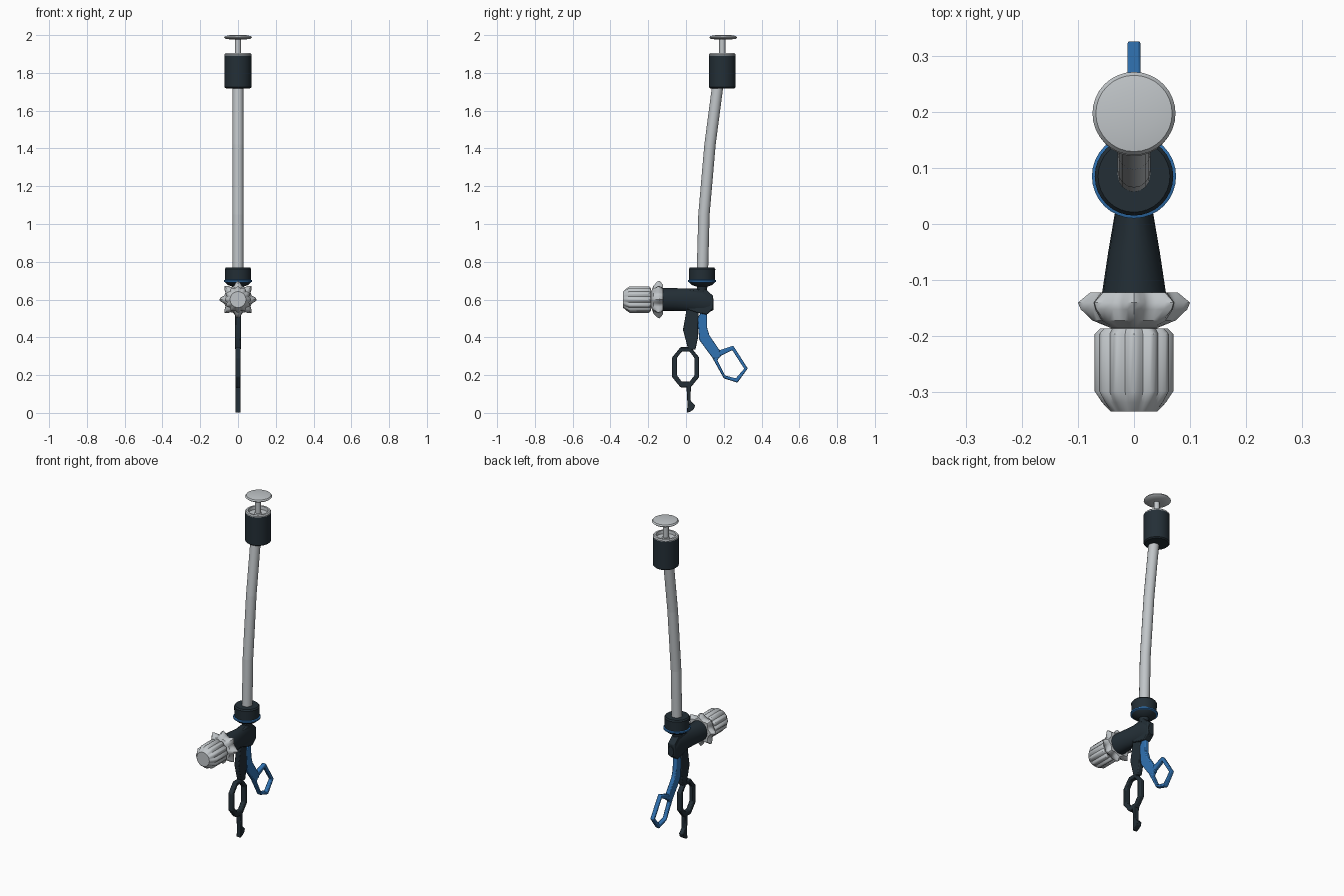
import bpy, bmesh, math
from mathutils import Vector

cube = bpy.data.objects.get("Cube")
if cube:
    bpy.data.objects.remove(cube, do_unlink=True)


def material(name, rgb):
    m = bpy.data.materials.new(name)
    m.use_nodes = True
    m.diffuse_color = (*rgb, 1)
    bsdf = next(n for n in m.node_tree.nodes if n.type == 'BSDF_PRINCIPLED')
    bsdf.inputs["Base Color"].default_value = (*rgb, 1)
    return m


DARK = material("dark slate", (0.017, 0.028, 0.037))
BLUE = material("blue", (0.03, 0.17, 0.45))
GREY = material("light grey", (0.53, 0.56, 0.58))


def finish(name, bm, mat, bevel=0, angle=35):
    bmesh.ops.recalc_face_normals(bm, faces=bm.faces)
    me = bpy.data.meshes.new(name)
    bm.to_mesh(me)
    bm.free()
    ob = bpy.data.objects.new(name, me)
    bpy.context.collection.objects.link(ob)
    me.materials.append(mat)
    if bevel:
        mod = ob.modifiers.new("soft edges", 'BEVEL')
        mod.width, mod.segments = bevel, 2
    bpy.ops.object.select_all(action='DESELECT')
    ob.select_set(True)
    bpy.context.view_layer.objects.active = ob
    bpy.ops.object.shade_smooth_by_angle(angle=math.radians(angle))
    return ob


def loft(name, rings, mat, angle=35):
    """Skin a list of equal-length point rings and cap both ends."""
    bm = bmesh.new()
    vs = [[bm.verts.new(p) for p in ring] for ring in rings]
    n = len(vs[0])
    for a, b in zip(vs, vs[1:]):
        for i in range(n):
            j = (i + 1) % n
            bm.faces.new((a[i], a[j], b[j], b[i]))
    bm.faces.new(vs[0][::-1])
    bm.faces.new(vs[-1])
    return finish(name, bm, mat, angle=angle)


def upright(name, y, profile, mat, n=32):
    """Turned part about a vertical axis; profile is (radius, z)."""
    turns = [math.tau * i / n for i in range(n)]
    return loft(name, [[(r * math.cos(t), y + r * math.sin(t), z) for t in turns]
                       for r, z in profile], mat)


def knob(name, profile, teeth, sharp, mat, axis_z=0.6):
    """Toothed part about the front axis; profile is (y, tip radius, valley radius)."""
    n = teeth * 6
    rings = []
    for y, tip, valley in profile:
        ring = []
        for i in range(n):
            t = math.tau * i / n
            w = abs(math.cos(t * teeth / 2)) ** 2
            w = w ** sharp
            r = valley + (tip - valley) * w
            ring.append((r * math.cos(t), y, axis_z + r * math.sin(t)))
        rings.append(ring)
    return loft(name, rings, mat, angle=40)


def plate(name, outline, half, mat, hole=None, bevel=0.005):
    """Side profile (y, z) extruded across x, with an optional matching hole."""
    bm = bmesh.new()
    n = len(outline)

    def ring(pts, x):
        return [bm.verts.new((x, y, z)) for y, z in pts]

    def bridge(a, b):
        for i in range(n):
            j = (i + 1) % n
            bm.faces.new((a[i], a[j], b[j], b[i]))
    left, right = ring(outline, half), ring(outline, -half)
    bridge(left, right)
    if hole:
        hl, hr = ring(hole, half), ring(hole, -half)
        bridge(hl, hr)
        bridge(left, hl)
        bridge(right, hr)
    else:
        bm.faces.new(left)
        bm.faces.new(right)
    return finish(name, bm, mat, bevel=bevel)


# Plunger button and hollow upper sleeve
upright("plunger_button", 0.197, [(0.03, 1.976), (0.066, 1.98), (0.074, 1.987),
                                  (0.068, 1.995), (0.04, 2.0)], GREY)
upright("plunger_stem", 0.192, [(0.034, 1.84), (0.03, 1.875), (0.016, 1.89), (0.016, 1.98)], GREY, 16)
upright("upper_sleeve", 0.192, [(0.064, 1.718), (0.071, 1.724), (0.071, 1.893),
                                (0.054, 1.893), (0.054, 1.84)], DARK)
upright("sleeve_rim", 0.192, [(0.054, 1.885), (0.071, 1.891), (0.071, 1.898),
                              (0.066, 1.904), (0.055, 1.904), (0.053, 1.885)], GREY)

# Bent tube in three jointed lengths
joints = [(0.087, 0.75), (0.095, 1.05), (0.127, 1.42), (0.169, 1.74)]
for k, (a, b) in enumerate(zip(joints, joints[1:])):
    rings = [[(0.029 * math.cos(math.tau * i / 16), y + 0.03 * math.sin(math.tau * i / 16), z)
              for i in range(16)] for y, z in (a, b)]
    loft(f"tube_section_{k + 1}", rings, GREY)

# Lower collar, coloured ring and neck
upright("lower_collar", 0.085, [(0.024, 0.64), (0.028, 0.668), (0.056, 0.678), (0.068, 0.692),
                                (0.07, 0.762), (0.064, 0.77), (0.03, 0.77)], DARK)
upright("collar_ring", 0.085, [(0.066, 0.69), (0.075, 0.694), (0.075, 0.702), (0.066, 0.706)], BLUE)

# Tapered body
sections = [(-0.13, 0.058, 0.6, 0.06), (-0.05, 0.046, 0.6, 0.06), (0.02, 0.034, 0.598, 0.06),
            (0.09, 0.028, 0.594, 0.064), (0.125, 0.024, 0.585, 0.05), (0.145, 0.018, 0.575, 0.03)]
loft("body", [[(w * math.cos(math.tau * i / 20), y, z + h * math.sin(math.tau * i / 20))
               for i in range(20)] for y, w, z, h in sections], DARK)
plate("body_rear", [(0.0, 0.55), (0.02, 0.65), (0.1, 0.658), (0.143, 0.62),
                    (0.143, 0.55), (0.11, 0.52), (0.06, 0.53)], 0.022, DARK)

# Toothed wheel and fluted knob
knob("toothed_wheel", [(-0.122, 0.078, 0.066), (-0.14, 0.1, 0.074), (-0.152, 0.095, 0.073),
                       (-0.172, 0.074, 0.066), (-0.185, 0.042, 0.042)], 8, 1.5, GREY)
knob("knob_shaft", [(-0.18, 0.042, 0.042), (-0.2, 0.042, 0.042)], 4, 1, GREY)
knob("fluted_knob", [(-0.186, 0.06, 0.054), (-0.196, 0.07, 0.061), (-0.298, 0.07, 0.061),
                     (-0.318, 0.057, 0.053), (-0.334, 0.042, 0.042)], 12, 0.7, GREY)

# Fixed handle: grip, finger loop and foot
plate("handle_grip", [(0.0, 0.56), (0.0, 0.53), (-0.016, 0.44), (0.012, 0.335),
                      (0.05, 0.335), (0.064, 0.4), (0.066, 0.56)], 0.015, DARK)


def octagon(y0, y1, z0, z1, cy, cz):
    return [(y0 + cy, z0), (y1 - cy, z0), (y1, z0 + cz), (y1, z1 - cz),
            (y1 - cy, z1), (y0 + cy, z1), (y0, z1 - cz), (y0, z0 + cz)]


plate("finger_loop", octagon(-0.074, 0.07, 0.135, 0.348, 0.045, 0.055), 0.014, DARK,
      octagon(-0.048, 0.045, 0.165, 0.325, 0.026, 0.034))
plate("handle_foot", [(0.002, 0.15), (0.026, 0.15), (0.024, 0.065), (0.048, 0.04),
                      (0.042, 0.02), (0.022, 0.006), (0.004, 0.0), (0.008, 0.04)],
      0.014, DARK, bevel=0.003)

# Trigger: curved lever and thumb loop
plate("trigger_lever", [(0.087, 0.545), (0.11, 0.535), (0.112, 0.45), (0.124, 0.41), (0.177, 0.333),
                        (0.185, 0.295), (0.145, 0.285), (0.07, 0.386), (0.06, 0.5)], 0.013, BLUE)
plate("thumb_loop", [(0.172, 0.33), (0.25, 0.356), (0.327, 0.235), (0.272, 0.16),
                     (0.2, 0.183), (0.135, 0.3)], 0.012, BLUE,
      [(0.18, 0.3), (0.245, 0.332), (0.308, 0.234), (0.264, 0.183), (0.206, 0.198), (0.166, 0.278)])
